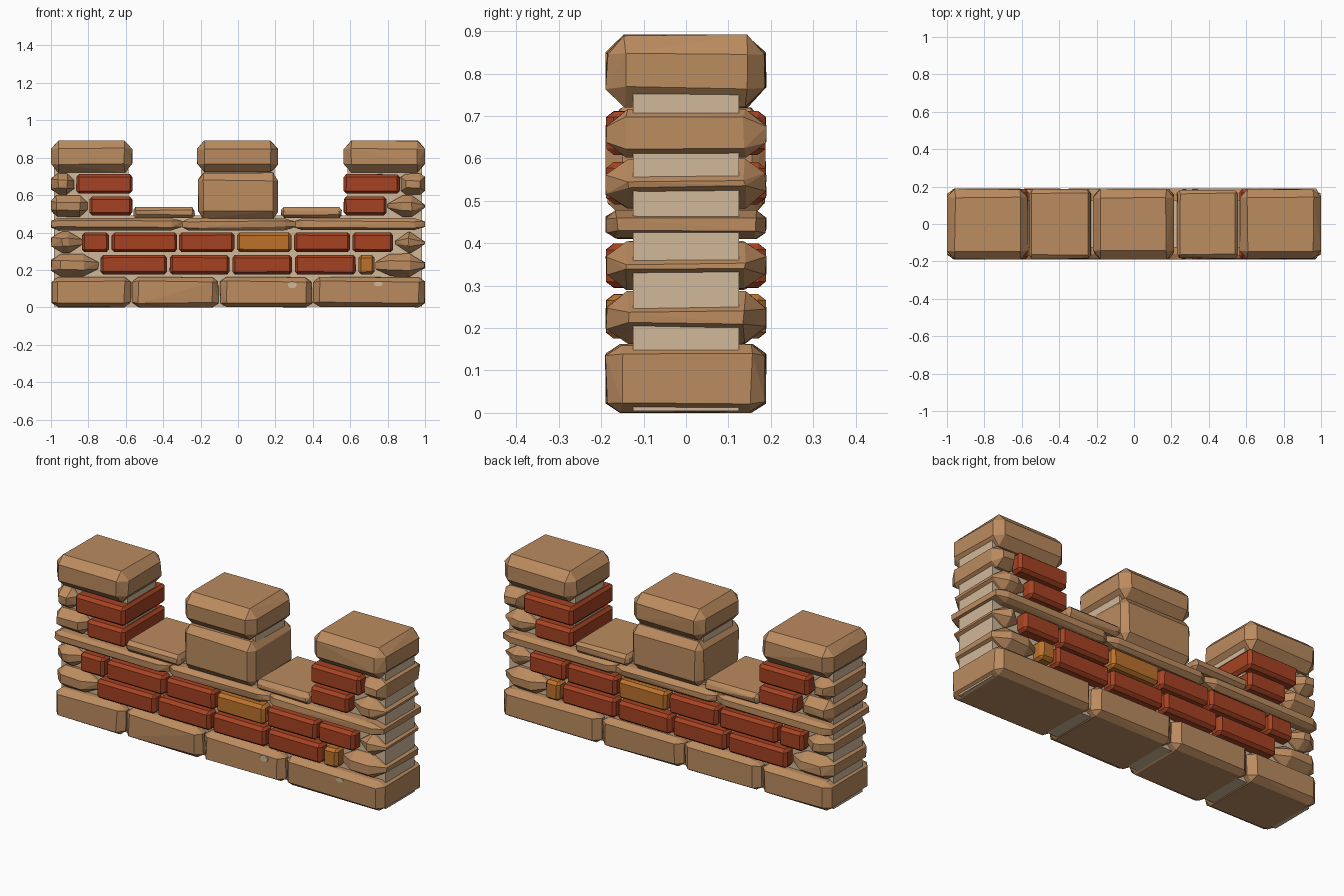
import bpy, bmesh, math, random
from mathutils import Vector

random.seed(4)
if "Cube" in bpy.data.objects:
    bpy.data.objects.remove(bpy.data.objects["Cube"])


def material(name, rgb):
    m = bpy.data.materials.new(name)
    m.use_nodes = True
    m.diffuse_color = (*rgb, 1)
    m.node_tree.nodes["Principled BSDF"].inputs["Base Color"].default_value = (*rgb, 1)
    return m


TAN = material("tan stone", (0.50, 0.26, 0.115))
MORTAR = material("pale mortar", (0.63, 0.48, 0.32))
RED = material("red brick", (0.38, 0.055, 0.016))
ORANGE = material("orange brick", (0.50, 0.17, 0.025))


def hull(name, points, mat):
    """Flat-faced convex solid around the points."""
    bm = bmesh.new()
    for p in points:
        bm.verts.new(p)
    res = bmesh.ops.convex_hull(bm, input=bm.verts[:])
    inner = {v for v in res["geom_interior"] if isinstance(v, bmesh.types.BMVert)}
    bmesh.ops.delete(bm, geom=list(inner), context="VERTS")
    bmesh.ops.dissolve_limit(bm, angle_limit=math.radians(3), verts=bm.verts[:], edges=bm.edges[:])
    bmesh.ops.recalc_face_normals(bm, faces=bm.faces[:])
    mesh = bpy.data.meshes.new(name)
    bm.to_mesh(mesh)
    bm.free()
    mesh.materials.append(mat)
    obj = bpy.data.objects.new(name, mesh)
    bpy.context.collection.objects.link(obj)
    return obj


def block(name, x0, x1, z0, z1, mat=TAN, half=0.188, ends=(0.035, 0.035),
          iy=0.035, iz=0.025, point=(None, None), jitter=0.004):
    """Chamfered block; ends = bevel length at each x end, point = z inset of each end face."""
    pts = []
    lo, hi = x0 + ends[0], x1 - ends[1]
    for sy in (-1, 1):
        for x in (lo, hi):
            pts += [(x, sy * half, z0 + iz), (x, sy * half, z1 - iz),
                    (x, sy * (half - iy), z0), (x, sy * (half - iy), z1)]
        for x, p in zip((x0, x1), point):
            p = iz if p is None else p
            pts += [(x, sy * (half - iy), z0 + p), (x, sy * (half - iy), z1 - p)]
    # Uneven hand-cut faces, kept inside the block's limits
    out = []
    for p in pts:
        q = Vector(p) + Vector([random.uniform(-jitter, jitter) for _ in range(3)])
        out.append((min(max(q.x, x0), x1), min(max(q.y, -0.19), 0.19), min(max(q.z, z0), z1)))
    return hull(name, out, mat)


def box(name, x0, x1, y0, y1, z0, z1, mat):
    return hull(name, [(x, y, z) for x in (x0, x1) for y in (y0, y1) for z in (z0, z1)], mat)


def brick_row(name, z0, z1, spans, orange=()):
    for i, (x0, x1) in enumerate(spans):
        block(f"{name}_{i + 1}", x0, x1, z0, z1, ORANGE if i in orange else RED,
              ends=(0.014, 0.014), iy=0.018, iz=0.015, jitter=0.001)


# Mortar core
box("mortar_core", -0.985, 0.985, -0.125, 0.125, 0.004, 0.49, MORTAR)
for side, x0, x1 in (("right", -0.985, -0.585), ("middle", -0.195, 0.195), ("left", 0.585, 0.985)):
    box(side + "_mortar_tower", x0, x1, -0.125, 0.125, 0.48, 0.8, MORTAR)

# Foundation stones
joints = (-1, -0.57, -0.1, 0.4, 1)
for i, (a, b) in enumerate(zip(joints, joints[1:])):
    block(f"foundation_stone_{i + 1}", a + 0.003, b - 0.003 if b < 1 else 1, 0, 0.163)

# Brick courses
brick_row("lower_brick", 0.175, 0.28, [(-0.735, -0.38), (-0.365, -0.045), (-0.03, 0.29),
                                       (0.305, 0.63), (0.645, 0.73)], orange=(4,))
brick_row("upper_brick", 0.295, 0.4, [(-0.835, -0.69), (-0.675, -0.325), (-0.315, -0.02),
                                      (-0.005, 0.285), (0.3, 0.6), (0.612, 0.83)], orange=(3,))
for side, s in (("right", -1), ("left", 1)):
    brick_row(side + "_tower_low_brick", 0.492, 0.592, [sorted((s * 0.565, s * 0.795))])
    brick_row(side + "_tower_high_brick", 0.608, 0.712, [sorted((s * 0.565, s * 0.865))])

# Corner stones: x range, z range, end bevels, end-face z insets
corners = (
    (-1, -0.745, 0.163, 0.287, (0.05, 0.08), (0.035, 0.045)),
    (-1, -0.835, 0.29, 0.405, (0.06, 0.07), (0.035, 0.045)),
    (-1, -0.805, 0.482, 0.6, (0.03, 0.04), (0.035, 0.04)),
    (-1, -0.875, 0.602, 0.717, (0.04, 0.04), (0.03, 0.035)),
    (0.735, 1, 0.163, 0.287, (0.08, 0.08), (0.045, 0.05)),
    (0.84, 1, 0.29, 0.405, (0.07, 0.08), (0.05, 0.052)),
    (0.8, 1, 0.482, 0.6, (0.08, 0.07), (0.05, 0.052)),
    (0.87, 1, 0.602, 0.717, (0.03, 0.03), (0.02, 0.02)),
)
for i, (x0, x1, z0, z1, ends, point) in enumerate(corners):
    block(f"corner_stone_{i + 1}", x0, x1, z0, z1, ends=ends, point=point, iy=0.05, iz=0.038)

# Long ledge stones and the crenel slabs on them
for i, (a, b) in enumerate(((-1, -0.3), (-0.3, 0.31), (0.305, 1))):
    block(f"ledge_stone_{i + 1}", a, b, 0.41, 0.478, ends=(0.04, 0.06), iy=0.025, iz=0.018)
for side, a, b in (("right", -0.56, -0.23), ("left", 0.23, 0.555)):
    block(side + "_crenel_slab", a, b, 0.474, 0.537, half=0.183, ends=(0.015, 0.015), iy=0.02, iz=0.02)

# Middle merlon block and the three caps
block("middle_merlon_block", -0.215, 0.215, 0.474, 0.72, ends=(0.03, 0.03), iy=0.035, iz=0.04)
for side, a, b in (("right", -1, -0.565), ("middle", -0.22, 0.215), ("left", 0.565, 1)):
    block(side + "_merlon_cap", a, b, 0.72, 0.893, ends=(0.042, 0.042), iy=0.045, iz=0.046)


# Worn chips: thin patches on the flat stone faces
def chip(name, x, z, w, h, mat):
    pts = [(x + w * math.cos(k * math.pi / 4), y, z + h * math.sin(k * math.pi / 4))
           for k in range(8) for y in (-0.191, -0.185)]
    hull(name, pts, mat)


chip("foundation_chip_1", 0.29, 0.12, 0.025, 0.018, MORTAR)
chip("foundation_chip_2", 0.75, 0.125, 0.025, 0.012, MORTAR)
